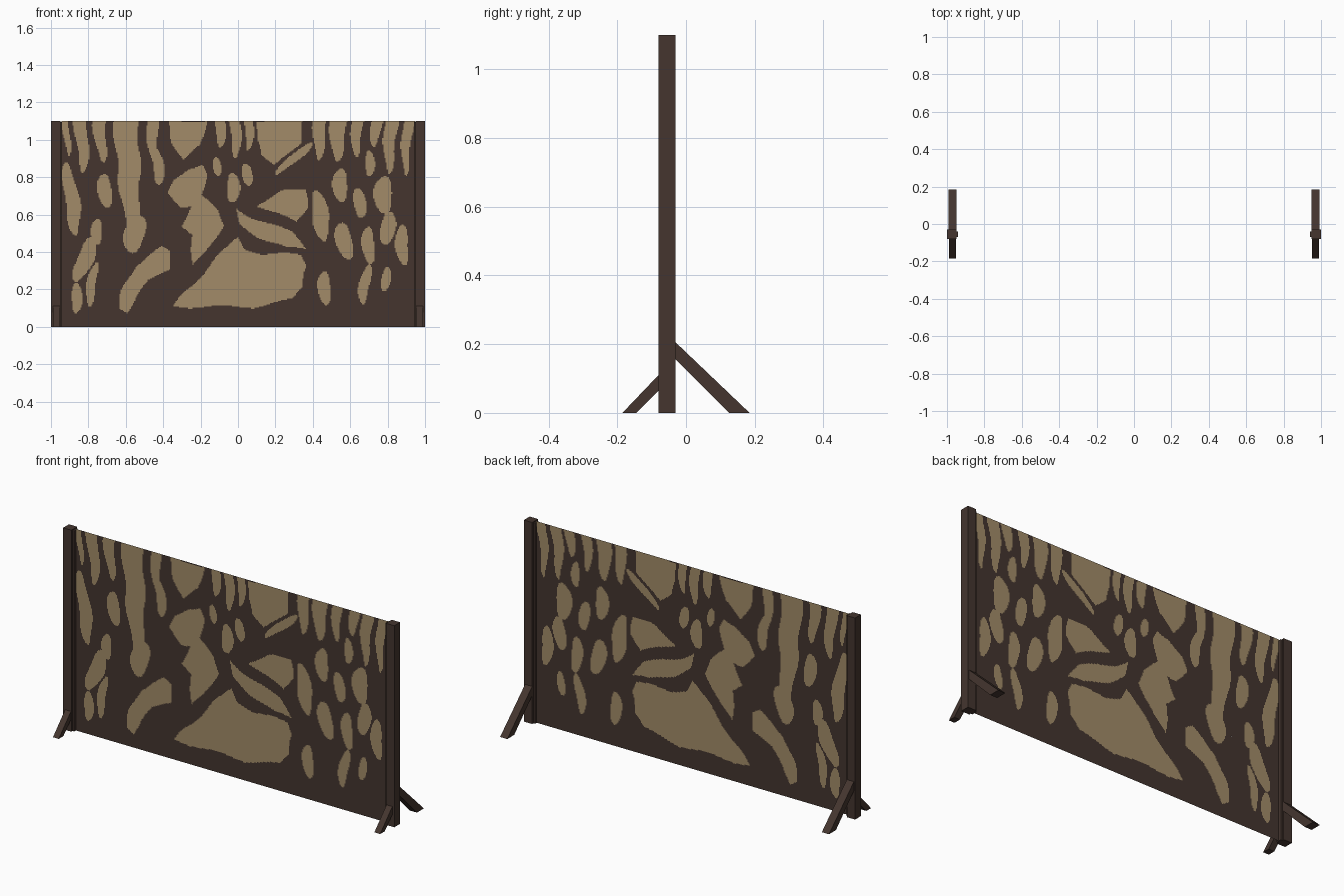
import bpy, bmesh, math

if "Cube" in bpy.data.objects:
    bpy.data.objects.remove(bpy.data.objects["Cube"])

def material(name, rgb):
    m = bpy.data.materials.new(name)
    m.diffuse_color = (*rgb, 1)
    m.use_nodes = True
    m.node_tree.nodes["Principled BSDF"].inputs["Base Color"].default_value = m.diffuse_color
    return m

brown = material("dark brown", (0.058, 0.036, 0.028))
tan = material("tan", (0.36, 0.26, 0.138))

def finish(name, bm, mats):
    me = bpy.data.meshes.new(name)
    bm.to_mesh(me)
    bm.free()
    ob = bpy.data.objects.new(name, me)
    for m in mats:
        me.materials.append(m)
    bpy.context.collection.objects.link(ob)

def prism(name, yz, x0, x1):
    """Extrude a side profile (y, z) from x0 to x1."""
    bm = bmesh.new()
    f = bm.faces.new([bm.verts.new((x0, y, z)) for y, z in yz])
    r = bmesh.ops.extrude_face_region(bm, geom=[f])
    vs = [g for g in r["geom"] if isinstance(g, bmesh.types.BMVert)]
    bmesh.ops.translate(bm, verts=vs, vec=(x1 - x0, 0, 0))
    bmesh.ops.recalc_face_normals(bm, faces=bm.faces)
    finish(name, bm, [brown])

def rect(y0, y1, z0, z1):
    return [(y0, z0), (y1, z0), (y1, z1), (y0, z1)]

# Posts, channel strips and braces at both ends
H = 1.1
for side, s in (("left", -1), ("right", 1)):
    prism(side + "_post", rect(-0.08, -0.03, 0, H), s * 0.95, s)
    prism(side + "_channel", rect(-0.07, -0.04, 0, H - 0.005), s * 0.94, s * 0.95)
    prism(side + "_front_brace",
          [(-0.08, 0.11), (-0.08, 0.065), (-0.145, 0), (-0.185, 0)], s * 0.953, s * 0.988)
    prism(side + "_back_brace",
          [(-0.03, 0.205), (-0.03, 0.155), (0.125, 0), (0.185, 0)], s * 0.95, s * 0.993)

# Large gaps between the painted branches, as outlines (x, z)
OUTLINES = [
    [(-.34, .11), (-.29, .19), (-.15, .32), (-.01, .48), (.03, .42), (.13, .39), (.33, .385),
     (.365, .33), (.35, .22), (.28, .145), (.09, .107), (-.29, .107)],
    [(.0, .63), (.07, .59), (.18, .55), (.3, .5), (.355, .42), (.25, .42), (.1, .48), (.01, .55)],
    [(-.64, .1), (-.62, .2), (-.55, .33), (-.4, .425), (-.355, .4), (-.37, .3), (-.48, .25),
     (-.56, .13), (-.6, .08)],
    [(-.2, .72), (-.1, .62), (-.08, .53), (-.17, .4), (-.24, .34), (-.25, .5), (-.31, .54)],
    [(-.19, .87), (-.17, .82), (-.2, .66), (-.3, .64), (-.37, .71), (-.35, .78), (-.27, .85)],
    [(.1, .65), (.22, .72), (.36, .74), (.37, .64), (.32, .56), (.22, .6)],
    [(.1, 1.1), (.35, 1.1), (.33, .98), (.2, .86), (.13, .92), (.1, 1)],
    [(-.38, 1.1), (-.17, 1.1), (-.2, .98), (-.29, .9), (-.35, .98)],
]
# Small oval gaps: x, z, half width, half height, lean to the right in degrees
OVALS = [
    (-.865, .16, .03, .08, 5), (-.82, .36, .045, .12, 20), (-.78, .22, .025, .12, 10),
    (-.89, .69, .038, .2, -8), (-.71, .72, .04, .09, 0), (-.55, .5, .055, .1, 10),
    (-.75, .5, .03, .07, 0), (-.43, .85, .03, .1, -5), (.05, .82, .03, .06, 0),
    (-.03, .74, .035, .08, 0), (-.11, .85, .025, .05, 0), (.3, .9, .022, .13, 45),
    (.44, .6, .042, .14, -12), (.465, .21, .035, .09, 0), (.68, .23, .028, .11, 8),
    (.79, .26, .025, .065, 0), (.57, .45, .045, .1, -10), (.7, .44, .035, .1, 0),
    (.8, .53, .04, .09, 0), (.88, .43, .033, .11, -5), (.78, .71, .05, .1, 0),
    (.65, .66, .035, .08, 0), (.55, .75, .04, .09, 0), (.7, .88, .025, .07, 0),
]
# Slots hanging from the top edge: x, half width, bottom z
SLOTS = [
    (-.92, .02, .92), (-.84, .035, .82), (-.74, .035, .87), (-.6, .065, .48), (-.46, .03, .85),
    (-.1, .03, .95), (-.02, .03, .9), (.06, .025, .95), (.44, .035, .9), (.54, .045, .88),
    (.64, .03, .9), (.74, .03, .97), (.82, .035, .82), (.91, .028, .8),
]

def in_outline(x, z, pts):
    hit = False
    for (ax, az), (bx, bz) in zip(pts, pts[1:] + pts[:1]):
        if (az > z) != (bz > z) and x < ax + (z - az) / (bz - az) * (bx - ax):
            hit = not hit
    return hit

def in_oval(x, z, o):
    cx, cz, rx, rz, lean = o
    c, s = math.cos(math.radians(lean)), math.sin(math.radians(lean))
    u, v = (x - cx) * c - (z - cz) * s, (x - cx) * s + (z - cz) * c
    return (u / rx) ** 2 + (v / rz) ** 2 < 1

def is_gap(x, z):
    # a slight wobble keeps the branch edges organic
    x += 0.008 * math.sin(23 * z + 5 * x)
    z += 0.008 * math.sin(19 * x)
    if any(abs(x - sx + .12 * (H - z) * (1 if sx > 0 else -1) * .5) <
           w * math.sqrt(max(0, 1 - ((H - z) / (H - b)) ** 2)) for sx, w, b in SLOTS):
        return True
    return any(in_oval(x, z, o) for o in OVALS) or any(in_outline(x, z, p) for p in OUTLINES)

# Thin screen panel, cut into horizontal strips coloured by the gap rule
COLS, ROWS, W = 315, 183, 0.945
bm = bmesh.new()
dx, dz = 2 * W / COLS, H / ROWS
for r in range(ROWS):
    z = r * dz
    flags = [is_gap(-W + (c + .5) * dx, z + dz / 2) if z > 0.06 else False for c in range(COLS)]
    start = 0
    for c in range(1, COLS + 1):
        if c == COLS or flags[c] != flags[start]:
            x0, x1 = -W + start * dx, -W + c * dx
            f = bm.faces.new([bm.verts.new((x, -0.055, h)) for x, h in
                              ((x0, z), (x1, z), (x1, z + dz), (x0, z + dz))])
            f.material_index = int(flags[start])
            start = c
bmesh.ops.remove_doubles(bm, verts=bm.verts, dist=1e-5)
finish("screen_panel", bm, [brown, tan])
